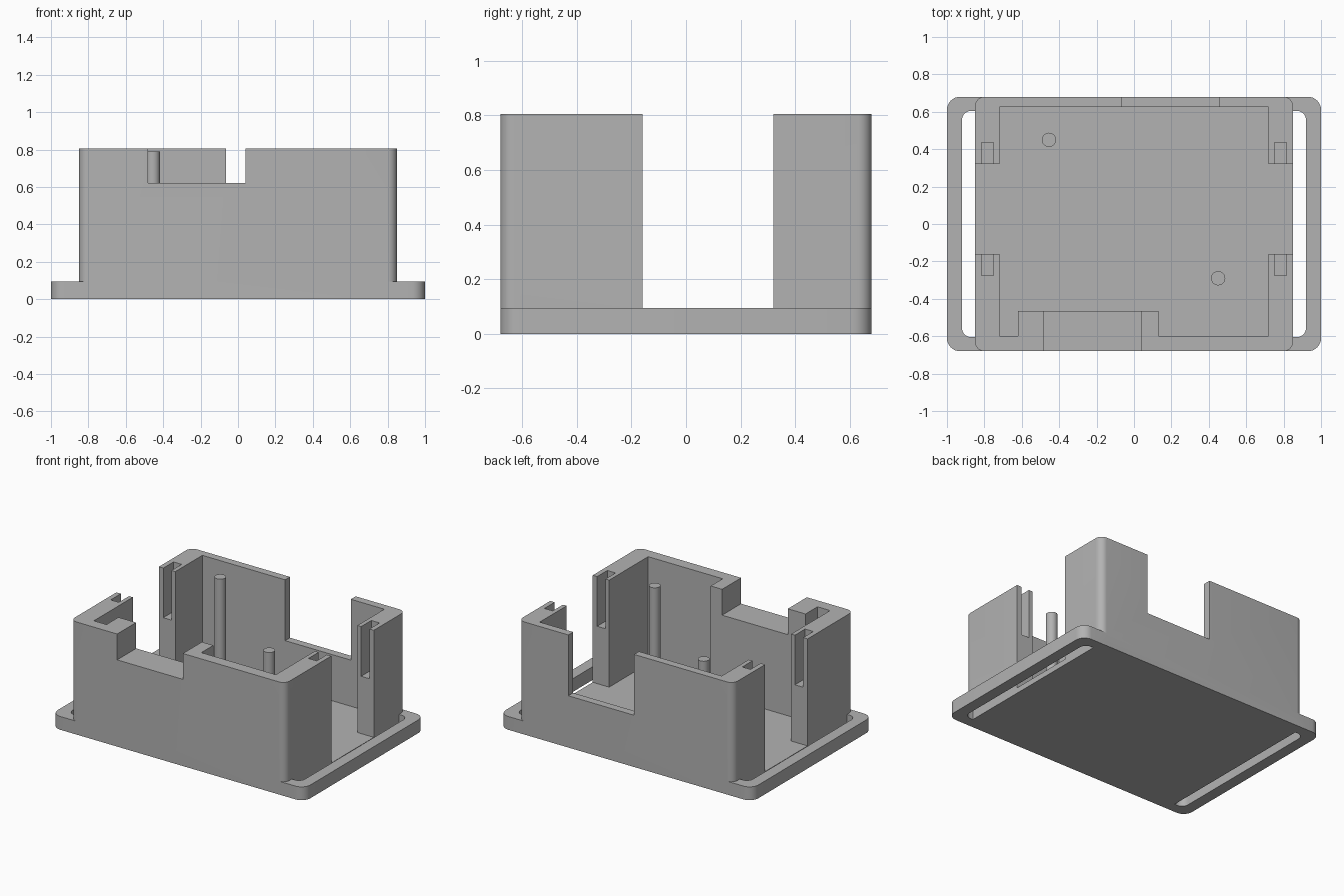
import bpy, math

cube = bpy.data.objects.get("Cube")
if cube:
    bpy.data.objects.remove(cube, do_unlink=True)

grey = bpy.data.materials.new("plain grey")
grey.use_nodes = True
colour = (0.45, 0.45, 0.45, 1)
grey.diffuse_color = colour
grey.node_tree.nodes["Principled BSDF"].inputs["Base Color"].default_value = colour


def prism(name, outline, z0, z1):
    """Upright solid with the given counter-clockwise outline."""
    n = len(outline)
    verts = [(x, y, z) for z in (z0, z1) for x, y in outline]
    faces = [tuple(reversed(range(n))), tuple(range(n, 2 * n))]
    faces += [(i, (i + 1) % n, n + (i + 1) % n, n + i) for i in range(n)]
    mesh = bpy.data.meshes.new(name)
    mesh.from_pydata(verts, [], faces)
    mesh.materials.append(grey)
    obj = bpy.data.objects.new(name, mesh)
    bpy.context.collection.objects.link(obj)
    return obj


def rounded(hx, hy, r, steps=8):
    """Rectangle outline with rounded corners."""
    pts = []
    for k, (sx, sy) in enumerate([(1, 1), (-1, 1), (-1, -1), (1, -1)]):
        for i in range(steps + 1):
            a = math.pi / 2 * (k + i / steps)
            pts.append((sx * (hx - r) + r * math.cos(a), sy * (hy - r) + r * math.sin(a)))
    return pts


def block(name, x0, x1, y0, y1, z0, z1):
    return prism(name, [(x0, y0), (x1, y0), (x1, y1), (x0, y1)], z0, z1)


def combine(target, other, operation):
    """Boolean that uses up the second object."""
    mod = target.modifiers.new(operation, "BOOLEAN")
    mod.operation, mod.solver, mod.object = operation, "EXACT", other
    bpy.context.view_layer.objects.active = target
    bpy.ops.object.modifier_apply(modifier=mod.name)
    bpy.data.objects.remove(other, do_unlink=True)


FLOOR, RIM, TOP, ABOVE = 0.04, 0.095, 0.805, 1.0

# Enclosure: rounded box hollowed out, keeping a thick pad on the front wall
case = prism("enclosure", rounded(0.85, 0.68, 0.05), 0, TOP)
cavity = [(-0.72, -0.6), (-0.62, -0.6), (-0.62, -0.465), (0.13, -0.465),
          (0.13, -0.6), (0.72, -0.6), (0.72, 0.625), (-0.72, 0.625)]
combine(case, prism("cavity", cavity, FLOOR, ABOVE), "DIFFERENCE")

# Side openings, front and back notches
combine(case, block("side_gap", -1, 1, -0.16, 0.32, FLOOR, ABOVE), "DIFFERENCE")
combine(case, block("front_notch", -0.48, 0.04, -0.8, -0.4, 0.62, ABOVE), "DIFFERENCE")
combine(case, block("back_notch", -0.065, 0.455, 0.55, 0.8, 0.37, ABOVE), "DIFFERENCE")

# Grooves in the ends of the side walls
for side in (-1, 1):
    x0, x1 = sorted((side * 0.75, side * 0.815))
    for y0, y1 in ((0.3, 0.435), (-0.275, -0.14)):
        combine(case, block("groove", x0, x1, y0, y1, 0.45, ABOVE), "DIFFERENCE")

# Flange ring around the base, leaving a strap slot on each side
flange = prism("flange", rounded(1, 0.68, 0.07), 0, RIM)
combine(flange, prism("slot_opening", rounded(0.92, 0.605, 0.05), -0.1, 0.3), "DIFFERENCE")
# Trim the ring to its two ends so that it meets the enclosure cleanly
combine(flange, block("ring_middle", -0.8, 0.8, -0.8, 0.8, -0.1, 0.3), "DIFFERENCE")
combine(case, flange, "UNION")

# Locating posts
posts = []
for name, x, y in (("back_post", -0.455, 0.45), ("front_post", 0.45, -0.29)):
    bpy.ops.mesh.primitive_cylinder_add(vertices=32, radius=0.038, depth=0.77,
                                        location=(x, y, 0.405))
    post = bpy.context.object
    post.name = name
    post.data.materials.append(grey)
    posts.append(post)

# Smooth the rounded corners and posts, keep edges sharp
for obj in [case] + posts:
    bpy.ops.object.select_all(action="DESELECT")
    obj.select_set(True)
    bpy.context.view_layer.objects.active = obj
    bpy.ops.object.shade_smooth_by_angle(angle=math.radians(30))
